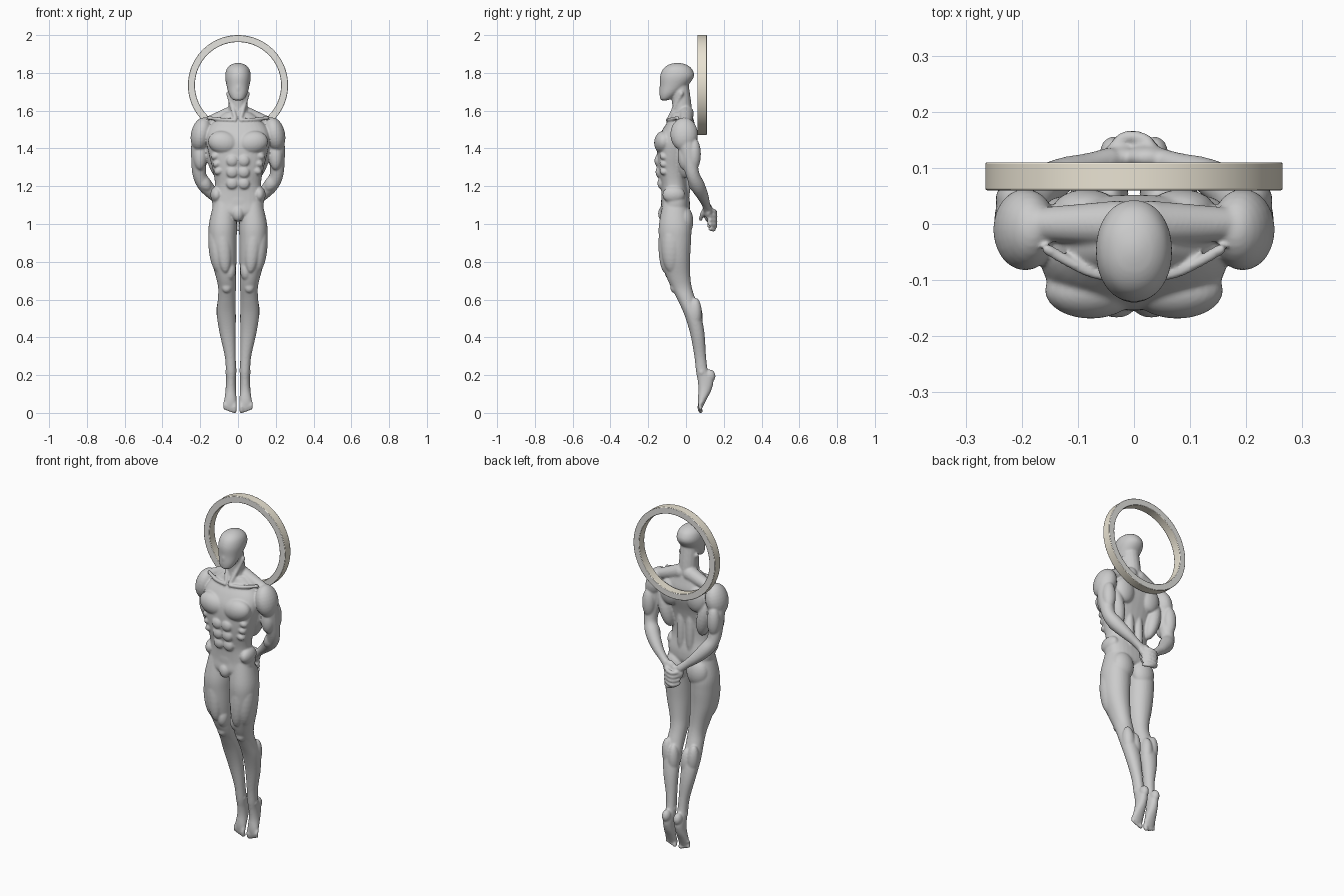
import bpy, bmesh, math
from mathutils import Vector, Matrix

bm = bmesh.new()


def spline(rows, k=5):
    """Catmull-Rom through rows of equal length."""
    out = []
    for i in range(len(rows) - 1):
        a, b, c, d = (rows[max(0, min(len(rows) - 1, j))] for j in (i - 1, i, i + 1, i + 2))
        for n in range(k):
            t = n / k
            out.append([0.5 * (2 * q + (r - p) * t + (2 * p - 5 * q + 4 * r - s) * t * t
                               + (3 * q - p - 3 * r + s) * t ** 3) for p, q, r, s in zip(a, b, c, d)])
    return out + [list(rows[-1])]


def skin(rings):
    vs = [[bm.verts.new(p) for p in ring] for ring in rings]
    n = len(vs[0])
    faces = [bm.faces.new((a[i], a[(i + 1) % n], b[(i + 1) % n], b[i]))
             for a, b in zip(vs, vs[1:]) for i in range(n)]
    faces += [bm.faces.new(vs[0]), bm.faces.new(vs[-1])]
    bmesh.ops.recalc_face_normals(bm, faces=faces)


def trunk(rows, power=2.0, side=1, n=32):
    """Loft of horizontal super-ellipses: x, y, z, half width, half depth."""
    def sp(v):
        return math.copysign(abs(v) ** (2 / power), v)
    skin([[(side * (x + rx * sp(math.cos(math.tau * i / n))), y + ry * sp(math.sin(math.tau * i / n)), z)
           for i in range(n)] for x, y, z, rx, ry in spline(rows)])


def blob(c, r, side=1, tilt=0):
    """Ellipsoid muscle, tilt in degrees about y."""
    m = (Matrix.Translation((side * c[0], c[1], c[2])) @ Matrix.Rotation(math.radians(side * tilt), 4, 'Y')
         @ Matrix.Diagonal((*r, 1)))
    bmesh.ops.create_uvsphere(bm, u_segments=24, v_segments=14, radius=1, matrix=m)


def limb(rows, side=1, n=16):
    """Round tube with ball ends along x, y, z, radius."""
    pts = spline([(side * x, y, z, r) for x, y, z, r in rows])
    span = Vector(pts[-1][:3]) - Vector(pts[0][:3])
    axis = min(range(3), key=lambda i: abs(span[i]))
    ref = Vector([float(i == axis) for i in range(3)])
    rings = []
    for i, p in enumerate(pts):
        t = Vector(pts[min(i + 1, len(pts) - 1)][:3]) - Vector(pts[max(i - 1, 0)][:3])
        u = t.cross(ref).normalized()
        v = t.cross(u).normalized()
        rings.append([Vector(p[:3]) + p[3] * (u * math.cos(math.tau * k / n) + v * math.sin(math.tau * k / n))
                      for k in range(n)])
    skin(rings)
    for p in (pts[0], pts[-1]):
        blob(p[:3], (p[3],) * 3)


# Torso, neck and smooth mask-like head
trunk([(0, -.07, 1.03, .05, .045), (0, -.06, 1.06, .12, .075), (0, -.055, 1.12, .137, .075),
       (0, -.063, 1.2, .122, .07), (0, -.07, 1.28, .132, .078), (0, -.066, 1.36, .152, .088),
       (0, -.052, 1.44, .168, .098), (0, -.036, 1.5, .16, .088), (0, -.025, 1.55, .12, .066),
       (0, -.022, 1.59, .07, .052)], 2.4)
limb([(0, -.02, 1.55, .056), (0, -.022, 1.63, .051), (0, -.035, 1.73, .05)])
trunk([(0, -.115, 1.655, .02, .016), (0, -.107, 1.663, .034, .03), (0, -.09, 1.69, .049, .05),
       (0, -.066, 1.73, .06, .072), (0, -.048, 1.78, .068, .09), (0, -.045, 1.82, .06, .077),
       (0, -.045, 1.843, .038, .048), (0, -.045, 1.853, .01, .012)], 2.1)
blob((0, -.112, 1.715), (.026, .029, .052))
blob((0, -.11, 1.11), (.07, .022, .08))
blob((0, -.118, 1.055), (.032, .03, .042))

for s in (1, -1):
    # Chest, abdomen and back muscles
    blob((.077, -.118, 1.43), (.083, .051, .062), s, -12)
    for z, y in ((1.335, -.149), (1.275, -.143), (1.215, -.133)):
        blob((.031, y, z), (.031, .018, .031), s)
    blob((.113, -.065, 1.155), (.033, .06, .045), s)
    blob((.125, -.005, 1.36), (.043, .055, .12), s, 12)
    blob((.085, .025, 1.46), (.06, .037, .075), s)
    blob((.03, -.002, 1.24), (.026, .026, .15), s)
    for i in range(3):
        blob((.118 - .008 * i, -.115, 1.36 - .04 * i), (.026, .025, .02), s, 25)
    # Shoulder line and neck muscles
    limb([(.03, 0, 1.585, .042), (.165, 0, 1.535, .03)], s)
    limb([(.015, -.098, 1.55, .009), (.08, -.085, 1.553, .01), (.155, -.045, 1.562, .01)], s)
    limb([(.014, -.088, 1.56, .011), (.05, -.025, 1.69, .013)], s)
    # Arm
    blob((.194, -.01, 1.475), (.055, .073, .09), s, -12)
    limb([(.185, -.01, 1.5, .05), (.2, .005, 1.42, .048), (.206, .018, 1.34, .042),
          (.204, .036, 1.26, .036), (.174, .06, 1.205, .039), (.125, .088, 1.15, .031),
          (.08, .104, 1.11, .023), (.045, .113, 1.08, .023)], s)
    blob((.2, -.008, 1.36), (.037, .036, .075), s)
    blob((.21, .043, 1.37), (.037, .036, .085), s)
    blob((.185, .045, 1.225), (.036, .034, .06), s, 35)
    # Clasped hand
    dz = .009 * s
    blob((.024, .118, 1.06 + dz), (.04, .023, .04), s, 30)
    for i in range(4):
        z = 1.07 - .023 * i + dz
        limb([(.036, .122, z, .012), (.02, .146 + .004 * s, z - .012, .0115),
              (-.018, .15 + .004 * s, z - .022, .011), (-.042, .128, z - .018, .01)], s, 10)
    limb([(.035, .1, 1.075, .014), (.02, .085, 1.05, .012), (.0, .078, 1.025, .01)], s, 10)
    # Leg down to the pointed foot
    trunk([(.072, -.06, 1.12, .055, .06), (.08, -.058, 1.0, .074, .085), (.081, -.058, .92, .074, .085),
           (.076, -.055, .82, .068, .077), (.064, -.04, .72, .053, .063), (.058, -.022, .66, .047, .054),
           (.06, .003, .6, .047, .048), (.062, .035, .52, .05, .044), (.055, .06, .42, .042, .038),
           (.041, .075, .3, .029, .031), (.037, .085, .22, .027, .032), (.037, .103, .17, .027, .041),
           (.038, .1, .12, .028, .034), (.04, .085, .07, .032, .023), (.041, .078, .04, .031, .015),
           (.04, .077, .025, .026, .01)], 2.1, s)
    blob((.07, -.01, 1.015), (.066, .049, .08), s)
    blob((.112, -.075, .88), (.044, .055, .14), s, 4)
    blob((.078, -.11, .89), (.042, .036, .15), s, 5)
    blob((.042, -.078, .755), (.031, .036, .055), s)
    blob((.06, -.064, .665), (.026, .019, .03), s)
    blob((.042, .055, .5), (.032, .034, .085), s)
    blob((.08, .05, .525), (.034, .034, .085), s, 5)
    blob((.037, .126, .195), (.024, .03, .035), s)
    for x, z in ((.058, .215), (.016, .225)):
        blob((x, .083, z), (.01, .013, .015), s)
    # Toes
    for i in range(5):
        r = .0125 if i == 0 else .0085
        x = .019 if i == 0 else .024 + .0115 * i
        limb([(x, .08, .055, r), (x, .072, .03 + .003 * i, r), (x, .077, r - .002 + .0045 * i, r)], s, 10)

# Fuse all the body parts into one soft surface
mesh = bpy.data.meshes.new("body")
bm.to_mesh(mesh)
bm.free()
body = bpy.data.objects.new("body", mesh)
bpy.context.collection.objects.link(body)
fuse = body.modifiers.new("fuse", 'REMESH')
fuse.mode = 'VOXEL'
fuse.voxel_size = .005
fuse.use_smooth_shade = True
soft = body.modifiers.new("soften", 'SMOOTH')
soft.factor = .5
soft.iterations = 7

# Ring behind the head: rectangular section turned about the y axis
bm = bmesh.new()
N = 96
section = [(.228, .06), (.265, .06), (.265, .11), (.228, .11)]
loops = [[bm.verts.new((r * math.cos(math.tau * i / N), y, 1.735 + r * math.sin(math.tau * i / N)))
          for r, y in section] for i in range(N)]
for i in range(N):
    a, b = loops[i], loops[(i + 1) % N]
    for j in range(4):
        f = bm.faces.new((a[j], a[(j + 1) % 4], b[(j + 1) % 4], b[j]))
        f.material_index = j % 2
bmesh.ops.recalc_face_normals(bm, faces=bm.faces)
mesh = bpy.data.meshes.new("halo_ring")
bm.to_mesh(mesh)
bm.free()
for name, col in (("ring_side", (.78, .77, .74, 1)), ("ring_rim", (.82, .77, .65, 1))):
    mat = bpy.data.materials.new(name)
    mat.diffuse_color = col
    mesh.materials.append(mat)
ring = bpy.data.objects.new("halo_ring", mesh)
bpy.context.collection.objects.link(ring)
bev = ring.modifiers.new("soft_edge", 'BEVEL')
bev.width = .003
bev.segments = 2
bev.limit_method = 'ANGLE'
bpy.context.view_layer.objects.active = ring
ring.select_set(True)
bpy.ops.object.shade_smooth_by_angle(angle=math.radians(35))
